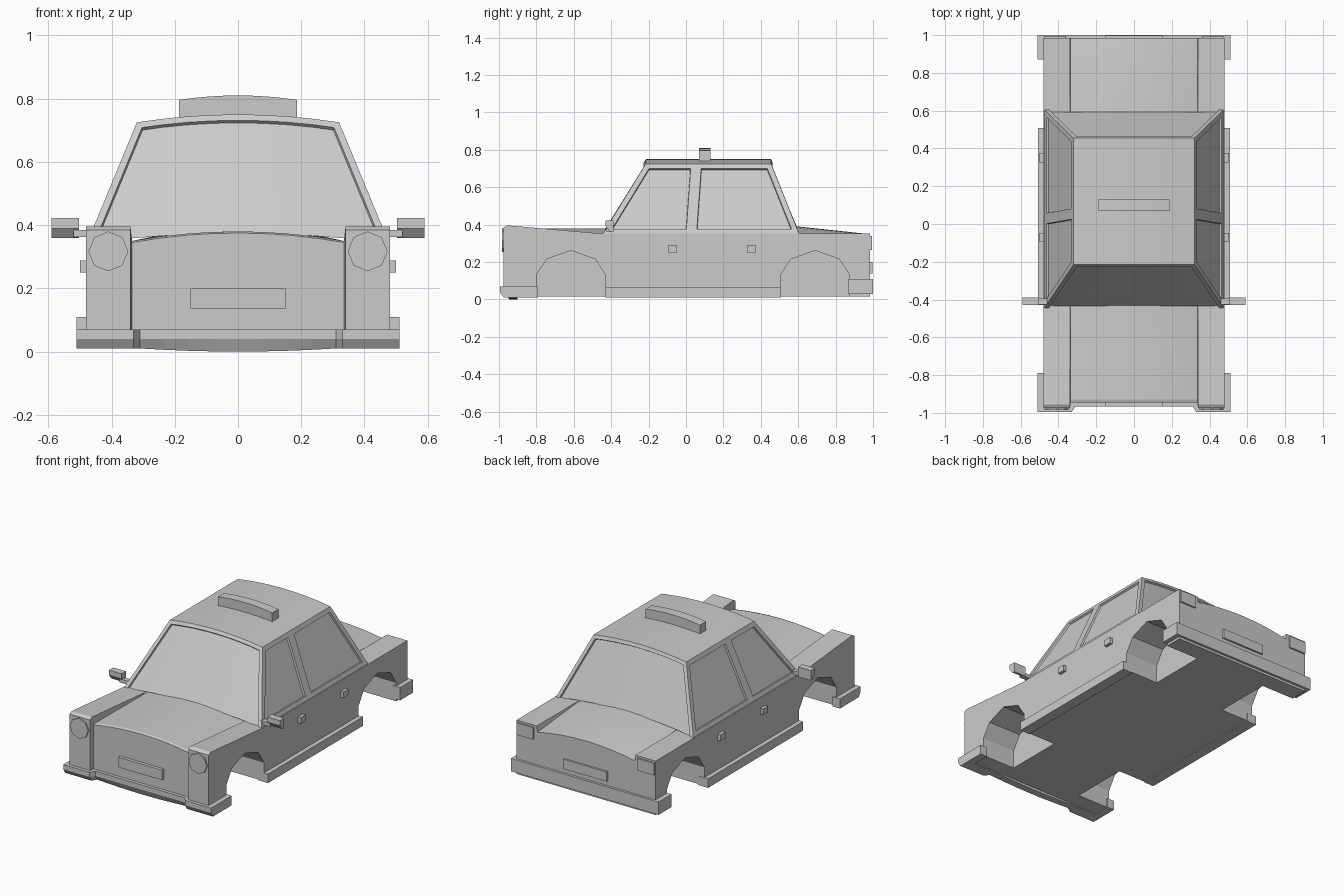
import bpy, bmesh

old = bpy.data.objects.get("Cube")
if old:
    bpy.data.objects.remove(old, do_unlink=True)

grey = bpy.data.materials.new("plain grey")
grey.use_nodes = True
COLOUR = (0.6, 0.6, 0.6, 1)
grey.diffuse_color = COLOUR
grey.node_tree.nodes["Principled BSDF"].inputs["Base Color"].default_value = COLOUR


def finish(name, bm):
    """Turn a bmesh into a named, shaded object."""
    bmesh.ops.recalc_face_normals(bm, faces=bm.faces)
    mesh = bpy.data.meshes.new(name)
    bm.to_mesh(mesh)
    bm.free()
    mesh.materials.append(grey)
    obj = bpy.data.objects.new(name, mesh)
    bpy.context.collection.objects.link(obj)
    return obj


def smooth(obj):
    bpy.ops.object.select_all(action='DESELECT')
    obj.select_set(True)
    bpy.context.view_layer.objects.active = obj
    bpy.ops.object.shade_smooth_by_angle(angle=0.3)


def loft(name, columns):
    """Join (x, profile) columns, each profile a list of (y, z)."""
    bm = bmesh.new()
    rings = [[bm.verts.new((x, y, z)) for y, z in prof] for x, prof in columns]
    n = len(rings[0])
    for a, b in zip(rings, rings[1:]):
        for k in range(n):
            bm.faces.new((a[k], a[(k + 1) % n], b[(k + 1) % n], b[k]))
    bm.faces.new(rings[0])
    bm.faces.new(rings[-1][::-1])
    return finish(name, bm)


def prism(name, x0, x1, profile):
    return loft(name, [(x0, profile), (x1, profile)])


def box(name, x, y, z):
    return prism(name, x[0], x[1],
                 [(y[0], z[0]), (y[0], z[1]), (y[1], z[1]), (y[1], z[0])])


def crown(t):
    return 1 - t * t


def steps(half, n=8):
    return [half * (2 * i / n - 1) for i in range(n + 1)]


# Lower body: raised fenders either side of a crowned hood and boot lid
def fender(x):
    return x, [(-.975, .015), (-.975, .385), (-.955, .396), (-.45, .352),
               (.6, .352), (.985, .352), (.985, .015)]


def lid(x):
    c = crown(x / .335)
    return x, [(-.945, .015), (-.945, .345 + .03 * c), (-.93, .35 + .03 * c),
               (-.45, .347 + .033 * c), (.6, .35 + .04 * c),
               (.985, .315 + .034 * c), (.985, .015)]


body = loft("lower_body", [fender(-.48), fender(-.34)]
            + [lid(x) for x in steps(.335)] + [fender(.34), fender(.48)])

# Wheel arches cut into the body
for side in (-1, 1):
    for cy in (-.615, .69):
        arch = [(cy + dy, z) for dy, z in
                ((-.185, -.1), (-.185, .13), (-.13, .215), (0, .262),
                 (.13, .215), (.185, .13), (.185, -.1))]
        cutter = prism("arch_cutter", side * .25, side * .6, arch)
        cutter.hide_render = True
        cut = body.modifiers.new("arch", 'BOOLEAN')
        cut.operation, cut.solver, cut.object = 'DIFFERENCE', 'EXACT', cutter
        bpy.context.view_layer.objects.active = body
        bpy.ops.object.modifier_apply(modifier=cut.name)
        bpy.data.objects.remove(cutter, do_unlink=True)
smooth(body)

# Cabin: crowned roof, recessed windscreen, rear window and side windows
bm = bmesh.new()
rows = []
for y, half, z, rise in ((-.445, .475, .35, .03), (-.215, .32, .725, .025),
                         (.455, .32, .725, .025), (.605, .475, .35, .04)):
    rows.append([bm.verts.new((x, y, z + rise * crown(x / half)))
                 for x in steps(half)])
bands = [[bm.faces.new((a[i], a[i + 1], b[i + 1], b[i])) for i in range(8)]
         for a, b in zip(rows, rows[1:])]
side_panes = []
for i, s in ((0, -1), (8, 1)):
    low = bm.verts.new((s * .475, .028, .35))
    high = bm.verts.new((s * .32, .055, .725))
    f0, f1, r1, r0 = (row[i] for row in rows)
    side_panes.append(bm.faces.new((f0, low, high, f1)))
    side_panes.append(bm.faces.new((low, r0, r1, high)))
bmesh.ops.recalc_face_normals(bm, faces=bm.faces)
if bands[1][0].normal.z < 0:
    bmesh.ops.reverse_faces(bm, faces=bm.faces)
for glass in (bands[0], bands[2]):
    bmesh.ops.inset_region(bm, faces=glass, thickness=.022, use_even_offset=True)
    bmesh.ops.inset_region(bm, faces=glass, thickness=.002, depth=-.012,
                           use_even_offset=True)
bmesh.ops.inset_individual(bm, faces=side_panes, thickness=.028,
                           use_even_offset=True)
bmesh.ops.inset_individual(bm, faces=side_panes, thickness=.002, depth=-.012,
                           use_even_offset=True)
smooth(finish("cabin", bm))

# Curved roof sign
smooth(loft("roof_sign", [
    (x, [(.07, .735), (.07, .796 + .014 * crown(x / .187)),
         (.13, .796 + .014 * crown(x / .187)), (.13, .735)])
    for x in steps(.187)]))


# Front bumper: set back in the middle, with bevelled lower edge
def bumper(x, front, low):
    return x, [(-.9, low), (front + .02, low), (front, .04), (front, .07), (-.9, .07)]


loft("front_bumper",
     [bumper(-.51, -.995, .01), bumper(-.33, -.995, .01)]
     + [bumper(x, -.965, .01 - .01 * crown(x / .31)) for x in steps(.31)]
     + [bumper(.33, -.995, .01), bumper(.51, -.995, .01)])
box("rear_bumper", (-.51, .51), (.94, 1), (.03, .11))
box("front_plate", (-.15, .15), (-.965, -.93), (.137, .2))
box("rear_plate", (-.15, .15), (.97, .997), (.14, .2))

# Paired parts on both sides
for s, label in ((-1, "right"), (1, "left")):
    def span(a, b):
        return s * a, s * b

    box(label + "_front_bumper_end", span(.46, .51), (-.95, -.79), (.01, .07))
    box(label + "_rear_bumper_end", span(.46, .51), (.87, .96), (.03, .11))
    box(label + "_sill", span(.44, .508), (-.43, .508), (.01, .066))
    box(label + "_front_handle", span(.47, .5), (-.095, -.047), (.25, .288))
    box(label + "_rear_handle", span(.47, .5), (.325, .375), (.25, .288))
    box(label + "_tail_light", span(.36, .475), (.97, .995), (.265, .34))
    box(label + "_mirror_stem", span(.45, .52), (-.425, -.395), (.362, .385))
    prism(label + "_mirror", s * .503, s * .59,
          [(-.43, .39), (-.43, .422), (-.388, .422), (-.388, .36), (-.405, .36)])
    bpy.ops.mesh.primitive_cylinder_add(vertices=8, radius=.063, depth=.02,
                                        location=(s * .41, -.974, .317),
                                        rotation=(1.5708, 0, 0))
    lamp = bpy.context.object
    lamp.name = label + "_headlight"
    lamp.data.materials.append(grey)
